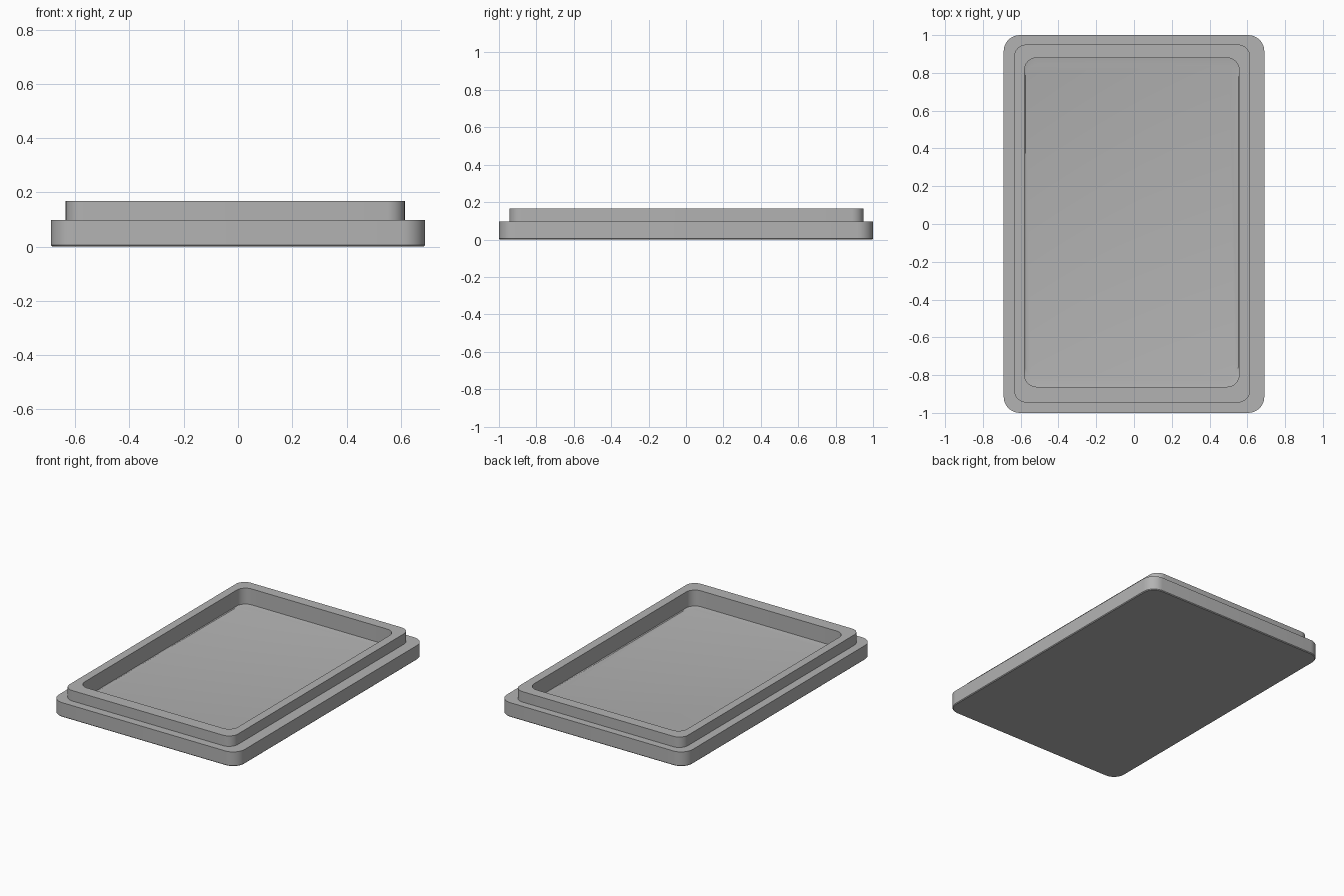
import bpy
import bmesh
from math import cos, sin, pi

cube = bpy.data.objects.get("Cube")
if cube:
    bpy.data.objects.remove(cube, do_unlink=True)

grey = bpy.data.materials.new("plain grey")
grey.use_nodes = True
colour = (0.45, 0.45, 0.45, 1)
grey.diffuse_color = colour
grey.node_tree.nodes["Principled BSDF"].inputs["Base Color"].default_value = colour

STEPS = 8  # segments per rounded corner


def rounded_ring(bm, x0, x1, y0, y1, radius, z):
    """Counter-clockwise loop of vertices around a rounded rectangle."""
    corners = [(x1, y1, -1, -1), (x0, y1, 1, -1), (x0, y0, 1, 1), (x1, y0, -1, 1)]
    ring = []
    for q, (x, y, sx, sy) in enumerate(corners):
        for i in range(STEPS + 1):
            a = (q + i / STEPS) * pi / 2
            ring.append(bm.verts.new((x + radius * (sx + cos(a)),
                                      y + radius * (sy + sin(a)), z)))
    return ring


def loft(name, sections):
    """Skin a stack of rounded rectangles and cap both ends."""
    bm = bmesh.new()
    rings = [rounded_ring(bm, *s) for s in sections]
    bm.faces.new(reversed(rings[0]))
    for low, high in zip(rings, rings[1:]):
        for i in range(len(low)):
            j = (i + 1) % len(low)
            bm.faces.new((low[i], low[j], high[j], high[i]))
    bm.faces.new(rings[-1])
    mesh = bpy.data.meshes.new(name)
    bm.to_mesh(mesh)
    bm.free()
    mesh.materials.append(grey)
    obj = bpy.data.objects.new(name, mesh)
    bpy.context.collection.objects.link(obj)
    bpy.context.view_layer.objects.active = obj
    obj.select_set(True)
    bpy.ops.object.shade_smooth_by_angle(angle=pi / 6)
    obj.select_set(False)


base = (-0.69, 0.69, -1, 1, 0.085)
rim = (-0.635, 0.615, -0.945, 0.95, 0.065)
opening = (-0.58, 0.557, -0.862, 0.88, 0.065)

# Stepped tray: base slab, raised rim, then down into the recess
loft("stepped_tray", [
    (-0.685, 0.685, -0.995, 0.995, 0.08, 0),
    base + (0.005,),
    base + (0.097,),
    rim + (0.097,),
    rim + (0.167,),
    opening + (0.167,),
    opening + (0.06,),
    (-0.575, 0.552, -0.82, 0.84, 0.06, 0.055),
])
